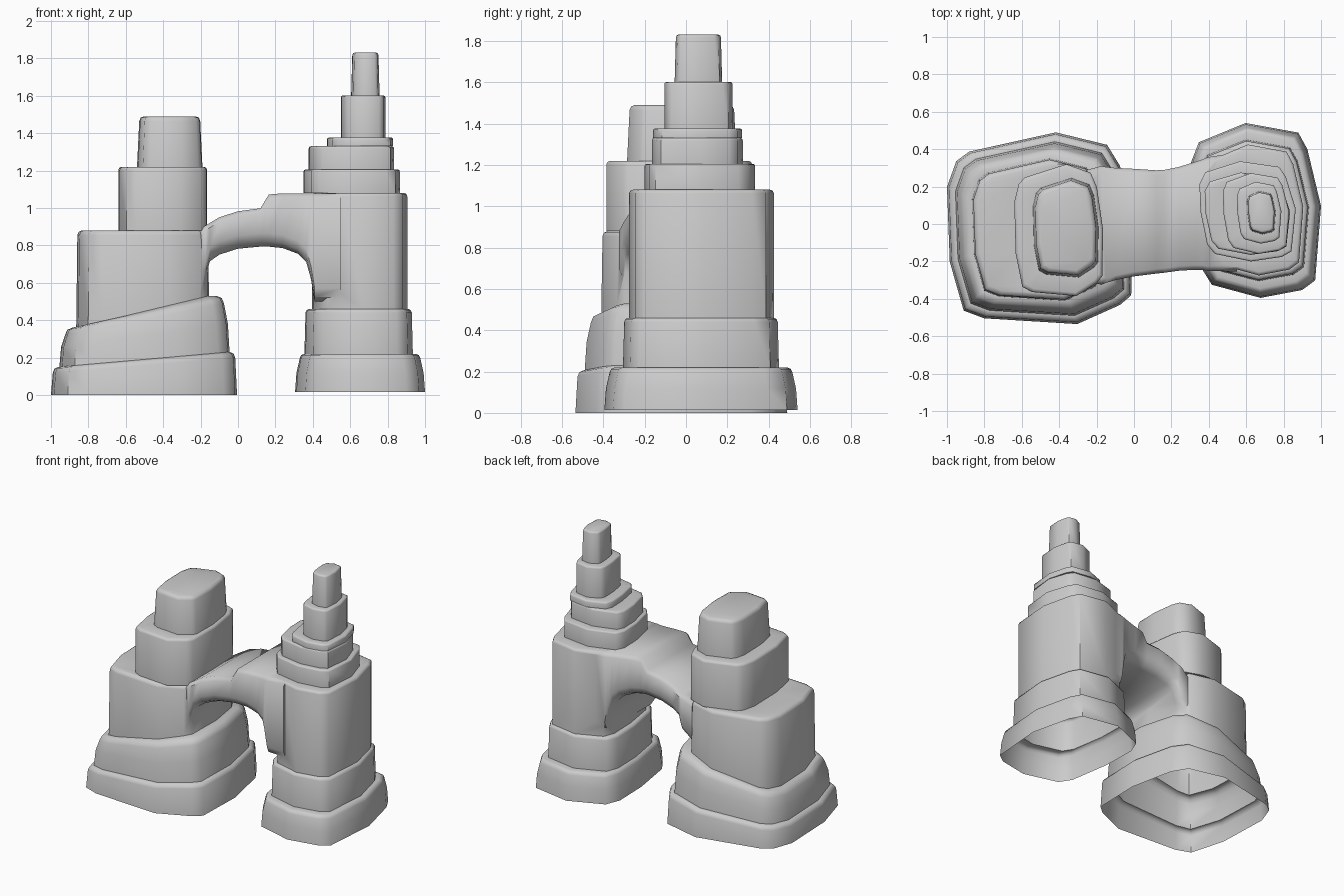
import bpy, bmesh, math

if "Cube" in bpy.data.objects:
    bpy.data.objects.remove(bpy.data.objects["Cube"])

# plan outlines, normalised to -1..1
LEFT_PLAN = [(-1, .43), (-.9, .7), (-.76, .8), (.17, 1), (.72, .87), (.86, .65), (1, 0),
             (.98, -.7), (.86, -.8), (.4, -1), (-.6, -.94), (-.82, -.86), (-.97, -.35)]
RIGHT_PLAN = [(-1, .55), (-.88, .78), (-.16, 1), (.65, .89), (.79, .7), (1, .05),
              (.91, -.8), (.71, -.91), (.07, -1), (-.68, -.85), (-.84, -.66), (-.98, 0)]

def loft(name, rings):
    bm = bmesh.new()
    rows = [[bm.verts.new(p) for p in r] for r in rings]
    n = len(rows[0])
    for a, b in zip(rows, rows[1:]):
        for i in range(n):
            j = (i + 1) % n
            bm.faces.new((a[i], a[j], b[j], b[i]))
    bm.faces.new(rows[0])
    bm.faces.new(rows[-1])
    bmesh.ops.recalc_face_normals(bm, faces=bm.faces)
    me = bpy.data.meshes.new(name)
    bm.to_mesh(me)
    bm.free()
    ob = bpy.data.objects.new(name, me)
    bpy.context.collection.objects.link(ob)
    return ob

def ring(plan, zl, zr, x0, x1, y0, y1, inset=0):
    x0, x1, y0, y1 = x0 + inset, x1 - inset, y0 + inset, y1 - inset
    return [((x0 + x1) / 2 + u * (x1 - x0) / 2,
             (y0 + y1) / 2 + v * (y1 - y0) / 2,
             zl + (zr - zl) * (u + 1) / 2) for u, v in plan]

def tower(name, plan, base, levels):
    # level: top z left, top z right, x0, x1, y0, y1, taper, edge rounding
    rings, zl, zr = [], base, base
    for tl, tr, x0, x1, y0, y1, tap, rnd in levels:
        b = (x0, x1, y0, y1)
        rings.append(ring(plan, zl, zr, *b))
        if tap > .02:
            rings.append(ring(plan, zl * .5 + tl * .5, zr * .5 + tr * .5, *b, tap * .3))
        rings.append(ring(plan, tl - rnd, tr - rnd, *b, tap))
        rings.append(ring(plan, tl - rnd * .3, tr - rnd * .3, *b, tap + rnd * .3))
        rings.append(ring(plan, tl, tr, *b, tap + rnd))
        zl, zr = tl, tr
    return loft(name, rings)

left = tower("rock_arch", LEFT_PLAN, 0, [
    (.15, .23, -1, -.005, -.535, .49, .01, .03),
    (.36, .53, -.955, -.045, -.49, .44, .03, .04),
    (.88, .88, -.865, -.155, -.41, .35, .006, .025),
    (1.22, 1.22, -.64, -.165, -.385, .32, 0, .018),
    (1.49, 1.49, -.54, -.19, -.285, .245, .012, .025)])

right = tower("right_tower", RIGHT_PLAN, .015, [
    (.22, .22, .305, 1, -.395, .54, .025, .025),
    (.46, .46, .355, .935, -.305, .45, .006, .02),
    (1.08, 1.08, .395, .905, -.275, .425, 0, .018),
    (1.205, 1.205, .35, .865, -.2, .335, 0, .01),
    (1.33, 1.33, .378, .835, -.165, .275, 0, .012),
    (1.377, 1.377, .475, .83, -.16, .272, 0, .012),
    (1.602, 1.602, .55, .788, -.105, .225, 0, .012),
    (1.83, 1.83, .605, .757, -.055, .175, .006, .012)])

# bridge stations: x, bottom z, top z, y0, y1
spans = [(-.25, .55, .86, -.3, .29), (-.175, .63, .905, -.325, .31), (-.15, .715, .92, -.315, .305),
         (-.1, .75, .95, -.3, .3), (0, .782, .982, -.28, .295), (.12, .793, .998, -.265, .287),
         (.165, .793, 1.072, -.26, .29), (.24, .785, 1.078, -.25, .305), (.32, .755, 1.078, -.245, .33),
         (.365, .71, 1.078, -.245, .345), (.39, .62, 1.078, -.25, .355), (.41, .5, 1.078, -.25, .36),
         (.55, .5, 1.078, -.255, .38)]
rings = []
for x, zb, zt, y0, y1 in spans:
    h = zt - zb
    k = min(.07, h * .35)
    rings.append([(x, y0 + .07, zb), (x, y0 + .02, zb + k * .35), (x, y0, zb + k),
                  (x, y0, zt - .025), (x, y0 + .025, zt), (x, y1 - .025, zt), (x, y1, zt - .025),
                  (x, y1, zb + k), (x, y1 - .02, zb + k * .35), (x, y1 - .07, zb)])
bridge = loft("bridge", rings)

# fuse into one shell
for part in (bridge, right):
    m = left.modifiers.new("fuse", 'BOOLEAN')
    m.operation, m.solver, m.object = 'UNION', 'EXACT', part
dg = bpy.context.evaluated_depsgraph_get()
fused = bpy.data.meshes.new_from_object(left.evaluated_get(dg))
left.modifiers.clear()
left.data = fused
for part in (bridge, right):
    bpy.data.objects.remove(part)

# open undersides
bm = bmesh.new()
bm.from_mesh(fused)
bottoms = [f for f in bm.faces if all(v.co.z < .03 for v in f.verts)]
bmesh.ops.delete(bm, geom=bottoms, context='FACES')
bm.to_mesh(fused)
bm.free()

bpy.context.view_layer.objects.active = left
left.select_set(True)
bpy.ops.object.shade_smooth_by_angle(angle=math.radians(50))
